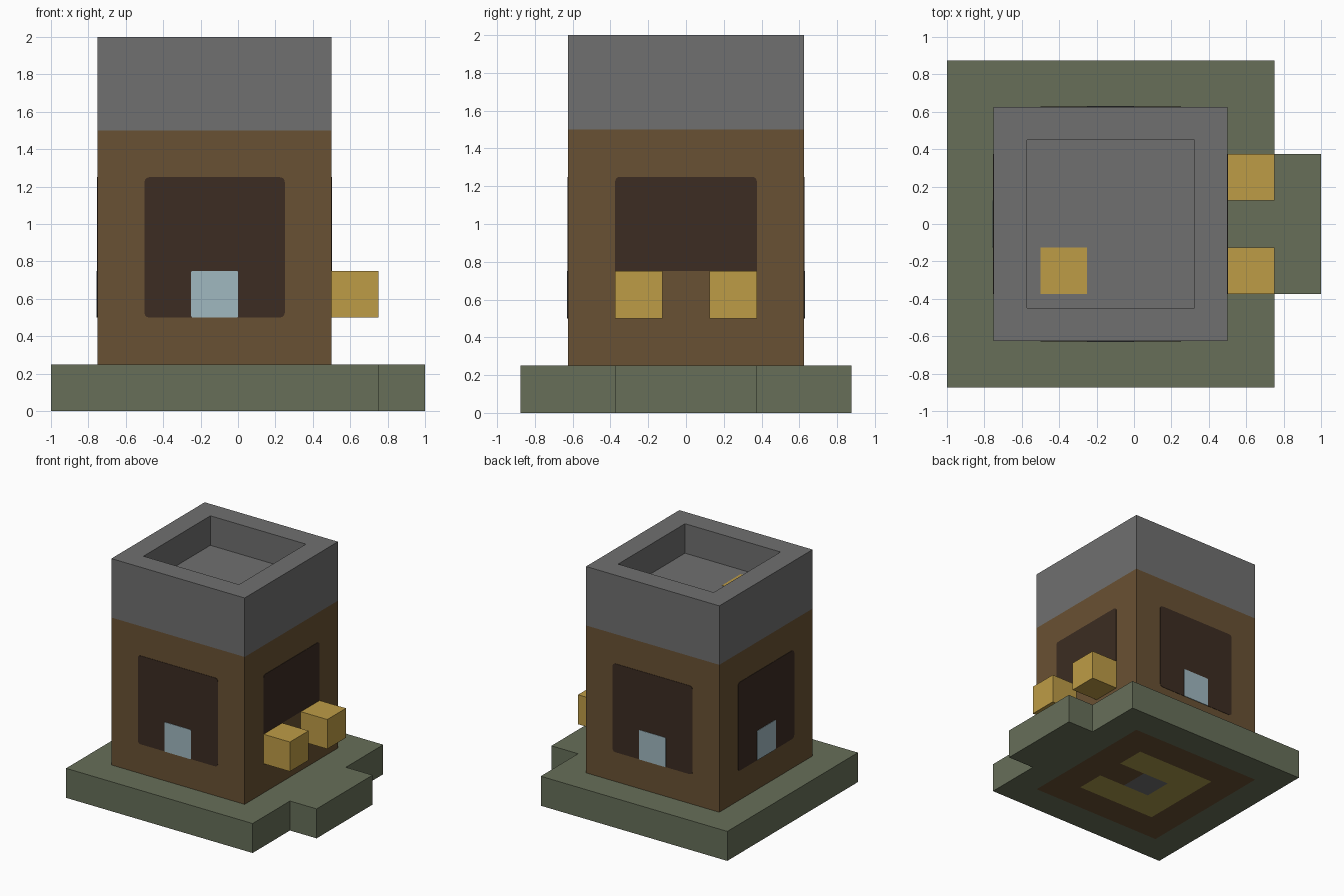
import bpy, bmesh, math
from mathutils import Matrix, Vector

cube = bpy.data.objects.get("Cube")
if cube:
    bpy.data.objects.remove(cube, do_unlink=True)

U = 0.25                       # building module
CX = -U / 2                    # tower axis in x
HALF = 2.5 * U                 # half the tower width


def material(name, r, g, b):
    def lin(c):
        c /= 255
        return c / 12.92 if c <= 0.04045 else ((c + 0.055) / 1.055) ** 2.4
    colour = (lin(r), lin(g), lin(b), 1)
    m = bpy.data.materials.new(name)
    m.use_nodes = True
    m.diffuse_color = colour
    m.node_tree.nodes["Principled BSDF"].inputs["Base Color"].default_value = colour
    return m


GREEN = material("moss green", 103, 111, 89)
BROWN = material("wood brown", 105, 81, 51)
DARK = material("dark brown", 60, 44, 34)
GREY = material("stone grey", 112, 112, 112)
GOLD = material("golden wood", 190, 156, 70)
OLIVE = material("olive plank", 168, 152, 74)
BLUE = material("pale blue", 160, 184, 192)


def finish(bm, name, mats):
    bmesh.ops.recalc_face_normals(bm, faces=bm.faces)
    mesh = bpy.data.meshes.new(name)
    bm.to_mesh(mesh)
    bm.free()
    for m in mats:
        mesh.materials.append(m)
    obj = bpy.data.objects.new(name, mesh)
    bpy.context.collection.objects.link(obj)
    return obj


def box_bm(lo, hi):
    lo, hi = Vector(lo), Vector(hi)
    bm = bmesh.new()
    bmesh.ops.create_cube(bm, size=1, matrix=Matrix.Translation((lo + hi) / 2)
                          @ Matrix.Diagonal((*(hi - lo), 1)))
    return bm


def box(name, lo, hi, mat):
    return finish(box_bm(lo, hi), name, [mat])


def panel(name, turn, half_w, z0, z1, r_low, r_top, depth, mat):
    """Thin plate with rounded corners on a tower wall, turned about the axis."""
    bm = bmesh.new()
    corners = [(half_w, z1, 0, r_top), (-half_w, z1, 90, r_top),
               (-half_w, z0, 180, r_low), (half_w, z0, 270, r_low)]
    verts = []
    for x, z, start, r in corners:
        cx = x - math.copysign(r, x)
        cz = z - r if z == z1 else z + r
        for step in range(4 if r else 1):
            a = math.radians(start + step * 30)
            verts.append(bm.verts.new((cx + r * math.cos(a), -HALF, cz + r * math.sin(a))))
    face = bm.faces.new(verts)
    ext = bmesh.ops.extrude_face_region(bm, geom=[face])
    moved = [v for v in ext["geom"] if isinstance(v, bmesh.types.BMVert)]
    bmesh.ops.translate(bm, verts=moved, vec=(0, -depth, 0))
    bm.transform(Matrix.Translation((CX, 0, 0)) @ Matrix.Rotation(math.radians(turn), 4, "Z"))
    return finish(bm, name, [mat])


# Base slab, with concentric coloured flooring on its underside
bm = box_bm((CX - 3.5 * U, -3.5 * U, 0), (CX + 3.5 * U, 3.5 * U, U))
for axis in (0, 1):
    for k in (-2.5, -1.5, -0.5, 0.5, 1.5, 2.5):
        co, no = Vector((CX, 0, 0)), Vector((0, 0, 0))
        co[axis] += k * U
        no[axis] = 1
        under = [f for f in bm.faces if f.calc_center_median().z < 0.01]
        geom = set(under)
        for f in under:
            geom.update(f.verts, f.edges)
        bmesh.ops.bisect_plane(bm, geom=list(geom), plane_co=co, plane_no=no)
for f in bm.faces:
    c = f.calc_center_median()
    if c.z < 0.01:
        i, j = round((c.x - CX) / U), round(c.y / U)
        ring = max(abs(i), abs(j))
        f.material_index = 3 if ring == 0 else 2 if ring == 1 else 1 if ring == 2 else 0
        if (i, j) == (1, 0):
            f.material_index = 1
finish(bm, "base_slab", [GREEN, BROWN, OLIVE, GREY])
box("entrance_step", (0.75, -1.5 * U, 0), (1, 1.5 * U, U), GREEN)

# Tower walls
box("tower_walls", (CX - HALF, -HALF, U), (CX + HALF, HALF, 1.5), BROWN)

# Stone parapet with a sunken roof terrace
bm = box_bm((CX - HALF, -HALF, 1.5), (CX + HALF, HALF, 2))
top = max(bm.faces, key=lambda f: f.calc_center_median().z)
bmesh.ops.inset_individual(bm, faces=[top], thickness=U)
pit = bmesh.ops.extrude_discrete_faces(bm, faces=[top])["faces"][0]
bmesh.ops.translate(bm, verts=pit.verts, vec=(0, 0, -U))
finish(bm, "parapet", [GREY])
box("roof_hatch", (-0.5, -1.5 * U, 1.75), (-0.25, -0.5 * U, 1.754), GOLD)

# Dark wall panels with a pale pane on the front, back and right walls
for side, turn in (("front", 0), ("back", 180), ("right", -90)):
    panel(side + "_panel", turn, 1.5 * U, 0.5, 1.25, 0.025, 0.025, 0.003, DARK)
    panel(side + "_pane", turn, 0.5 * U, 0.5, 0.75, 0.008, 0.008, 0.006, BLUE)
panel("left_panel", 90, 1.5 * U, 0.75, 1.25, 0, 0.025, 0.003, DARK)

# Pair of wooden blocks beside the entrance
for side, y in (("front", -U), ("back", U)):
    box(side + "_wooden_block", (0.5, y - U / 2, 0.5), (0.75, y + U / 2, 0.75), GOLD)
